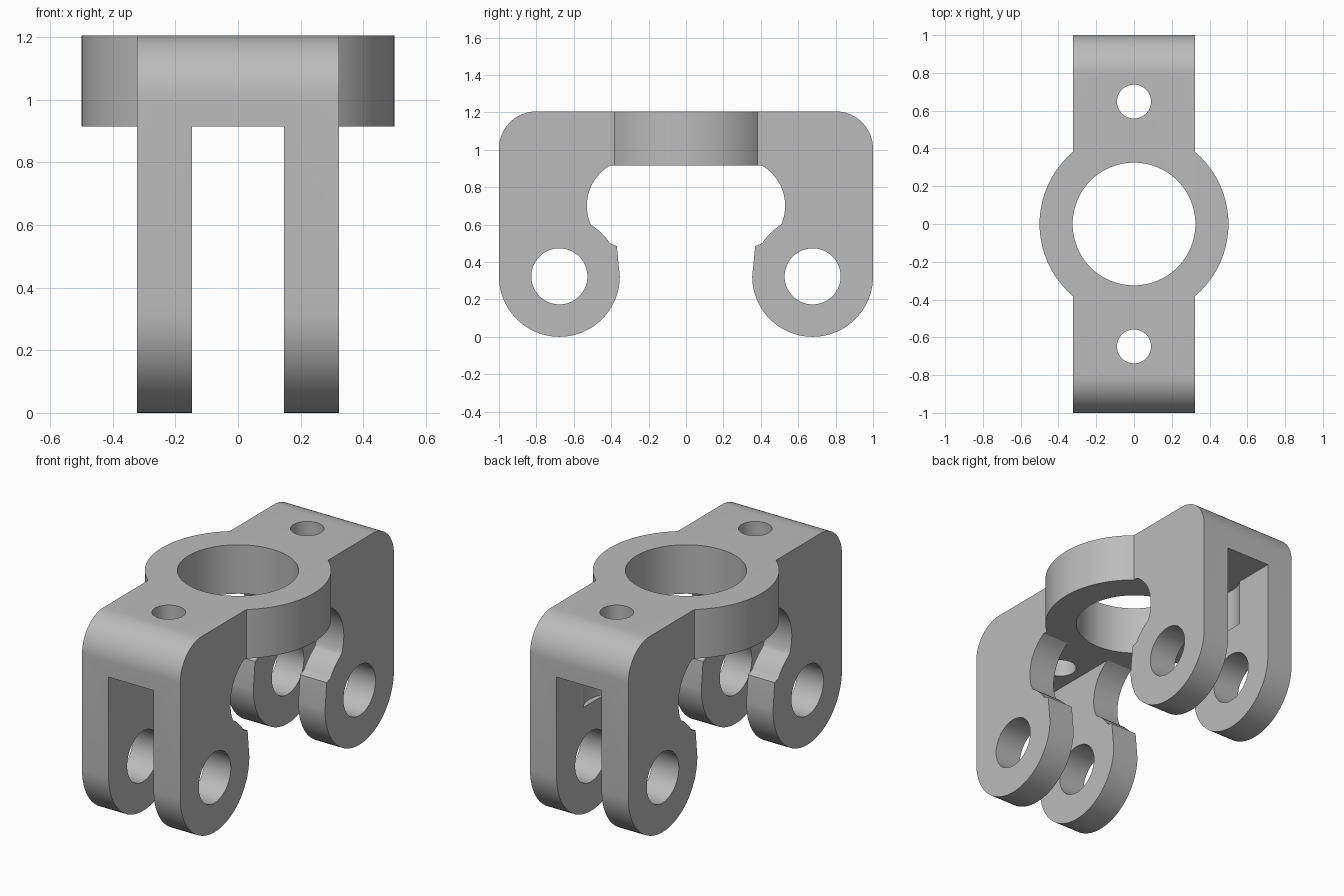
import bpy
import math
from mathutils import Matrix

cube = bpy.data.objects.get("Cube")
if cube:
    bpy.data.objects.remove(cube, do_unlink=True)

TOP, UNDER = 1.205, 0.915       # bridge plate heights
HALF, SLOT = 0.322, 0.1475      # half widths of the body and the fork slot
PIVOT_Y, PIVOT_Z, EYE = 0.677, 0.323, 0.323

metal = bpy.data.materials.new("grey metal")
metal.use_nodes = True
grey = (0.5, 0.5, 0.5, 1)
metal.diffuse_color = grey
metal.node_tree.nodes["Principled BSDF"].inputs["Base Color"].default_value = grey


def arc(cy, cz, r, start, end, n):
    """Points along an arc, angles in degrees."""
    angles = [math.radians(start + (end - start) * i / n) for i in range(n + 1)]
    return [(cy + r * math.cos(a), cz + r * math.sin(a)) for a in angles]


def extrude_profile(name, pts, half):
    """Prism along x from a (y, z) outline."""
    n = len(pts)
    verts = [(x, y, z) for x in (-half, half) for y, z in pts]
    faces = [list(range(n))[::-1], list(range(n, 2 * n))]
    faces += [(i, (i + 1) % n, n + (i + 1) % n, n + i) for i in range(n)]
    mesh = bpy.data.meshes.new(name)
    mesh.from_pydata(verts, [], faces)
    mesh.update()
    ob = bpy.data.objects.new(name, mesh)
    bpy.context.collection.objects.link(ob)
    mesh.materials.append(metal)
    return ob


def cylinder(name, r, depth, loc, axis="Z", sides=96):
    turn = (0, math.pi / 2, 0) if axis == "X" else (0, 0, 0)
    bpy.ops.mesh.primitive_cylinder_add(vertices=sides, radius=r, depth=depth,
                                        location=loc, rotation=turn)
    ob = bpy.context.object
    ob.name = name
    ob.data.materials.append(metal)
    return ob


def combine(target, tool, operation):
    """Boolean the tool into the target, then discard the tool."""
    mod = target.modifiers.new("cut", "BOOLEAN")
    mod.operation, mod.solver, mod.object = operation, "EXACT", tool
    bpy.context.view_layer.objects.active = target
    bpy.ops.object.modifier_apply(modifier=mod.name)
    bpy.data.objects.remove(tool, do_unlink=True)


# Side outline of one arm: rounded shoulder, pivot eye, small lip, relief
half_outline = (
    arc(0.8, TOP - 0.2, 0.2, 90, 0, 16)
    + arc(PIVOT_Y, PIVOT_Z, EYE, 0, -180, 48)
    + [(0.37, 0.485)]
    + arc(PIVOT_Y, PIVOT_Z, EYE, 147, 122, 6)
    + arc(0.28, 0.7, 0.25, -22, 59.3, 20)
    + [(0.4, UNDER)]
)
outline = half_outline + [(-y, z) for y, z in reversed(half_outline)]
body = extrude_profile("fork_bracket", outline, HALF)

# Central collar
mid = (TOP + UNDER) / 2
combine(body, cylinder("collar", 0.5, TOP - UNDER, (0, 0, mid)), "UNION")
combine(body, cylinder("collar_bore", 0.325, 1, (0, 0, mid)), "DIFFERENCE")

# Slot that splits both arms into forks
slot = extrude_profile("fork_slot", [(-1.2, -0.2), (1.2, -0.2), (1.2, UNDER), (-1.2, UNDER)], SLOT)
combine(body, slot, "DIFFERENCE")

# Pivot and bolt holes
for side in (-1, 1):
    combine(body, cylinder("pivot_hole", 0.15, 1, (0, side * PIVOT_Y, PIVOT_Z), "X", 64), "DIFFERENCE")
    combine(body, cylinder("bolt_hole", 0.09, 0.5, (0, side * 0.648, mid), "Z", 48), "DIFFERENCE")

# Bolt head pocket in the rear fork walls
combine(body, cylinder("bolt_pocket", 0.18, UNDER - 0.64, (0, 0.648, (UNDER + 0.64) / 2), "Z", 64),
        "DIFFERENCE")

# Smooth the round walls and keep the edges crisp
bpy.ops.object.select_all(action="DESELECT")
body.select_set(True)
bpy.context.view_layer.objects.active = body
bpy.ops.object.shade_smooth_by_angle(angle=math.radians(25))
